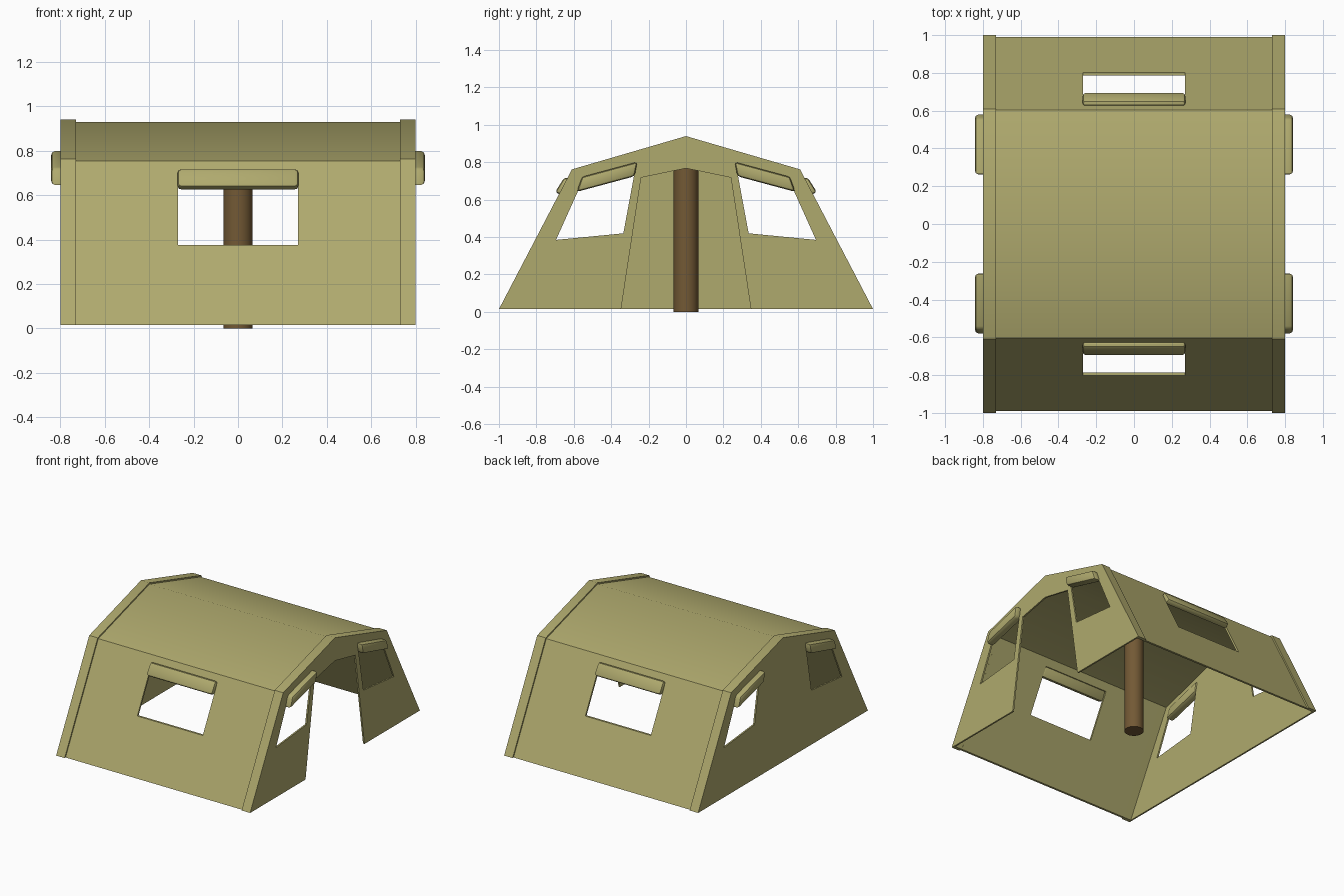
import bpy, bmesh
from math import radians

if "Cube" in bpy.data.objects:
    bpy.data.objects.remove(bpy.data.objects["Cube"])


def material(name, col):
    m = bpy.data.materials.new(name)
    m.diffuse_color = (*col, 1)
    m.use_nodes = True
    m.node_tree.nodes["Principled BSDF"].inputs["Base Color"].default_value = m.diffuse_color
    return m


canvas = material("canvas", (0.43, 0.40, 0.155))
wood = material("wood", (0.17, 0.10, 0.035))


def prism(name, pts, x0, x1, mat=canvas):
    """Extrude a (y, z) outline along x."""
    bm = bmesh.new()
    a = [bm.verts.new((x0, y, z)) for y, z in pts]
    b = [bm.verts.new((x1, y, z)) for y, z in pts]
    bm.faces.new(a)
    bm.faces.new(b[::-1])
    n = len(pts)
    for i in range(n):
        j = (i + 1) % n
        bm.faces.new((a[i], b[i], b[j], a[j]))
    bmesh.ops.recalc_face_normals(bm, faces=bm.faces)
    me = bpy.data.meshes.new(name)
    bm.to_mesh(me)
    bm.free()
    ob = bpy.data.objects.new(name, me)
    bpy.context.collection.objects.link(ob)
    me.materials.append(mat)
    return ob


def activate(ob):
    bpy.ops.object.select_all(action='DESELECT')
    ob.select_set(True)
    bpy.context.view_layer.objects.active = ob


def smooth(ob, deg=40):
    activate(ob)
    bpy.ops.object.shade_smooth_by_angle(angle=radians(deg))


def cut(ob, cutters):
    activate(ob)
    for c in cutters:
        m = ob.modifiers.new("cut", 'BOOLEAN')
        m.operation = 'DIFFERENCE'
        m.solver = 'EXACT'
        m.object = c
        bpy.ops.object.modifier_apply(modifier=m.name)
        bpy.data.objects.remove(c)


def profile(d, zb=0.015):
    """Tent outline inset by d, with its base at height zb."""
    yb = 1 - 1.13 * d - (zb - 0.015) * 0.527
    ye, ze = 0.61 - 0.687 * d, 0.762 - 0.84 * d
    return [(-yb, zb), (-ye, ze), (0, 0.94 - 1.043 * d), (ye, ze), (yb, zb)]


def flip(pts):
    return [(-y, z) for y, z in pts]


# canvas roof and sloping walls, with front and back windows
body = prism("canvas_body", profile(0.01) + profile(0.024)[::-1], -0.73, 0.73)
cut(body, [prism("cutter", [(-1.1, 0.375), (-1.1, 0.69), (1.1, 0.69), (1.1, 0.375)],
                 -0.27, 0.27)])
smooth(body)

# raised end bands with end walls; the right one has a doorway
window = [(0.695, 0.385), (0.335, 0.42), (0.272, 0.76), (0.562, 0.68)]
door = [(-0.357, -0.05), (-0.24, 0.718), (0, 0.768), (0.24, 0.718), (0.357, -0.05)]
for side, s in (("left", -1), ("right", 1)):
    end = prism(side + "_end_wall", profile(0), s * 0.73, s * 0.80)
    cutters = [prism("cutter", profile(0.024, -0.2), s * 0.6, s * 0.788),
               prism("cutter", window, -0.9, 0.9),
               prism("cutter", flip(window), -0.9, 0.9)]
    if s > 0:
        cutters.append(prism("cutter", door, 0.5, 0.9))
    cut(end, cutters)
    smooth(end)


# rolled-up window flaps
def roll(name, pts, x0, x1):
    ob = prism(name, pts, x0, x1)
    activate(ob)
    m = ob.modifiers.new("round", 'BEVEL')
    m.width = 0.016
    m.segments = 2
    bpy.ops.object.modifier_apply(modifier=m.name)
    smooth(ob, 35)


eave_roll = [(0.62, 0.71), (0.65, 0.72), (0.70, 0.64), (0.655, 0.62)]
end_roll = [(0.26, 0.802), (0.556, 0.722), (0.584, 0.642), (0.275, 0.725)]
for label, f in (("back", lambda p: p), ("front", flip)):
    roll(label + "_window_roll", f(eave_roll), -0.272, 0.272)
    for side, s in (("left", -1), ("right", 1)):
        roll(f"{side}_{label}_window_roll", f(end_roll), s * 0.775, s * 0.842)

# centre pole
bpy.ops.mesh.primitive_cylinder_add(vertices=32, radius=0.066, depth=0.905,
                                    location=(0, 0, 0.4525))
pole = bpy.context.object
pole.name = "centre_pole"
pole.data.materials.append(wood)
smooth(pole)
